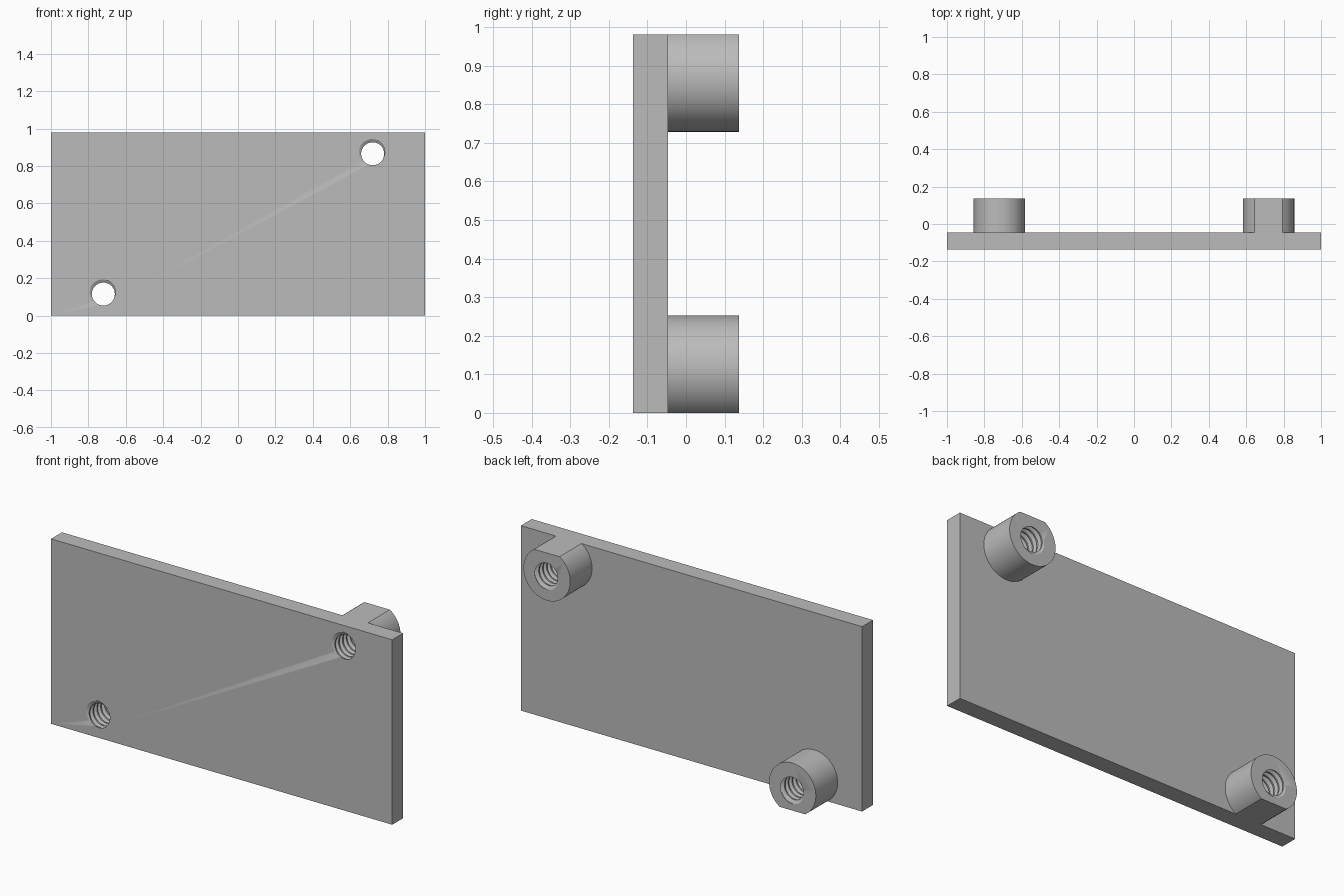
import bpy, bmesh
from math import asin, cos, sin, pi
from mathutils import Vector

default = bpy.data.objects.get("Cube")
if default:
    bpy.data.objects.remove(default)

FRONT, FACE, BACK = -0.137, -0.046, 0.137   # plate front, plate back, boss end
HEIGHT = 0.98
BOSS_R, BORE_R = 0.137, 0.0615
EDGE = 0.115                                # bore centre to nearest long edge
PITCH, STEPS = 0.032, 40
CENTRES = [(0.72, HEIGHT - EDGE, 1), (-0.72, EDGE, -1)]

grey = bpy.data.materials.new("grey metal")
grey.use_nodes = True
colour = (0.5, 0.5, 0.5, 1)
grey.diffuse_color = colour
grey.node_tree.nodes["Principled BSDF"].inputs["Base Color"].default_value = colour


def make_object(name, bm):
    bmesh.ops.recalc_face_normals(bm, faces=bm.faces)
    mesh = bpy.data.meshes.new(name)
    bm.to_mesh(mesh)
    bm.free()
    mesh.materials.append(grey)
    obj = bpy.data.objects.new(name, mesh)
    bpy.context.collection.objects.link(obj)
    return obj


def prism(name, outline, y0, y1):
    """Extrude an (x, z) outline from y0 to y1."""
    bm = bmesh.new()
    face = bm.faces.new([bm.verts.new((x, y0, z)) for x, z in outline])
    new = bmesh.ops.extrude_face_region(bm, geom=[face])["geom"]
    bmesh.ops.translate(bm, vec=(0, y1 - y0, 0),
                        verts=[v for v in new if isinstance(v, bmesh.types.BMVert)])
    return make_object(name, bm)


def boss_outline(cx, cz, side):
    """Circle cut off flush with the plate's long edge."""
    a = asin(EDGE / BOSS_R)
    n = 64
    angles = [pi - a + (pi + 2 * a) * i / n for i in range(n + 1)]
    return [(cx + BOSS_R * cos(t), cz + side * BOSS_R * sin(t)) for t in angles]


def thread_cutter(name, cx, cz):
    """Screw-shaped solid: one thread profile swept along a helix."""
    bm = bmesh.new()
    turns = int((BACK - FRONT) / PITCH) + 5
    start = FRONT - 2.3 * PITCH
    depth = 0.54 * PITCH
    profile = [(0, 0), (0.25, 0), (0.56, depth), (0.69, depth), (1, 0)]
    verts = [bm.verts.new((BORE_R + r, start + p * PITCH, 0)) for p, r in profile]
    edges = [bm.edges.new(pair) for pair in zip(verts, verts[1:])]
    bmesh.ops.spin(bm, geom=verts + edges, cent=(0, 0, 0), axis=(0, 1, 0),
                   dvec=(0, PITCH / STEPS, 0), angle=2 * pi * turns, steps=STEPS * turns)
    bmesh.ops.remove_doubles(bm, verts=bm.verts, dist=0.0002)
    # close both ends with cones, well outside the part
    tips = [bm.verts.new((0, y, 0)) for y in (start - 0.3, start + turns * PITCH + 0.3)]
    for e in [e for e in bm.edges if e.is_boundary]:
        tip = tips[0] if e.verts[0].co.y < 0 else tips[1]
        bm.faces.new((*e.verts, tip))
    bmesh.ops.translate(bm, vec=Vector((cx, 0, cz)), verts=bm.verts)
    return make_object(name, bm)


def combine(target, other, operation):
    mod = target.modifiers.new(operation.lower(), 'BOOLEAN')
    mod.operation, mod.solver, mod.object = operation, 'EXACT', other
    bpy.context.view_layer.objects.active = target
    bpy.ops.object.modifier_apply(modifier=mod.name)
    bpy.data.objects.remove(other)


# Plate with two flush-trimmed bosses on its back
plate = prism("mounting_plate", [(-1, 0), (1, 0), (1, HEIGHT), (-1, HEIGHT)], FRONT, FACE)
for centre in CENTRES:
    combine(plate, prism("boss", boss_outline(*centre), FACE - 0.04, BACK), 'UNION')

# Threaded holes right through
for cx, cz, _ in CENTRES:
    combine(plate, thread_cutter("thread_cutter", cx, cz), 'DIFFERENCE')

# Smooth curved walls, crisp edges
bpy.ops.object.select_all(action='DESELECT')
plate.select_set(True)
bpy.context.view_layer.objects.active = plate
bpy.ops.object.shade_smooth_by_angle(angle=pi / 6)
